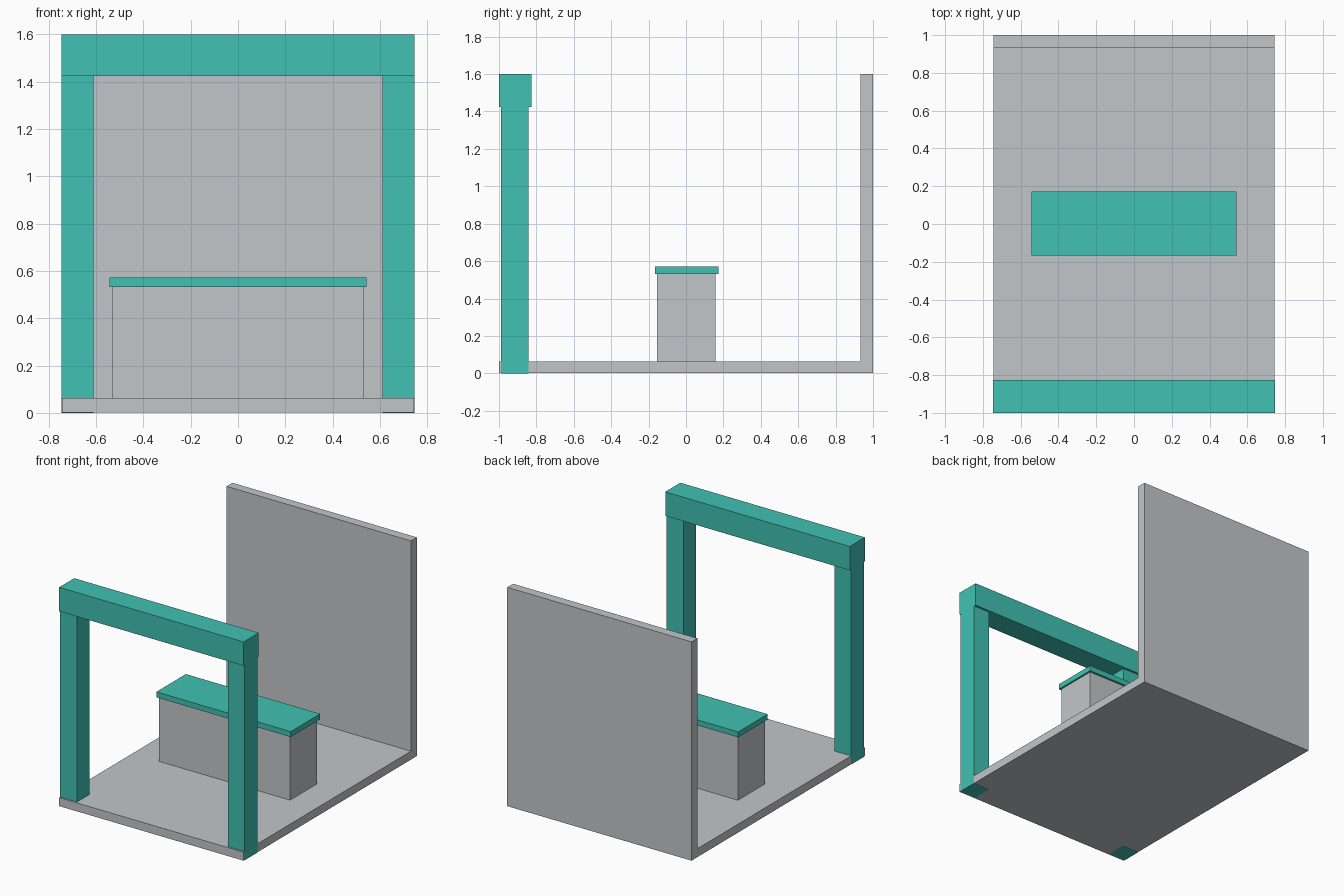
import bpy

if "Cube" in bpy.data.objects:
    bpy.data.objects.remove(bpy.data.objects["Cube"])


def material(name, rgb):
    m = bpy.data.materials.new(name)
    m.diffuse_color = (*rgb, 1.0)
    m.use_nodes = True
    m.node_tree.nodes["Principled BSDF"].inputs["Base Color"].default_value = m.diffuse_color
    return m


teal = material("teal", (0.053, 0.535, 0.452))
grey = material("light grey", (0.545, 0.565, 0.584))


def box(name, x, y, z, mat):
    """Box from (min, max) ranges along each axis."""
    bpy.ops.mesh.primitive_cube_add(size=1)
    ob = bpy.context.object
    ob.name = name
    ranges = (x, y, z)
    for v in ob.data.vertices:
        v.co = [r[0] if c < 0 else r[1] for c, r in zip(v.co, ranges)]
    ob.data.materials.append(mat)
    return ob


W = 0.745    # half width of the booth
EPS = 0.001  # keeps the posts just proud of the floor edges

# Floor slab and back wall
box("floor", (-W, W), (-1, 1), (EPS, 0.063), grey)
box("back_wall", (-W, W), (0.932, 1), (0.063, 1.6), grey)

# Front frame: two posts carrying a slightly deeper beam
for side, name in ((-1, "left_post"), (1, "right_post")):
    xs = sorted((side * 0.61, side * (W + EPS)))
    box(name, xs, (-0.988, -0.842), (0, 1.425), teal)
box("top_beam", (-W - EPS, W + EPS), (-1, -0.826), (1.425, 1.6), teal)

# Counter with an overhanging top
box("counter_base", (-0.53, 0.53), (-0.155, 0.157), (0.063, 0.532), grey)
box("counter_top", (-0.543, 0.543), (-0.167, 0.173), (0.532, 0.572), teal)
